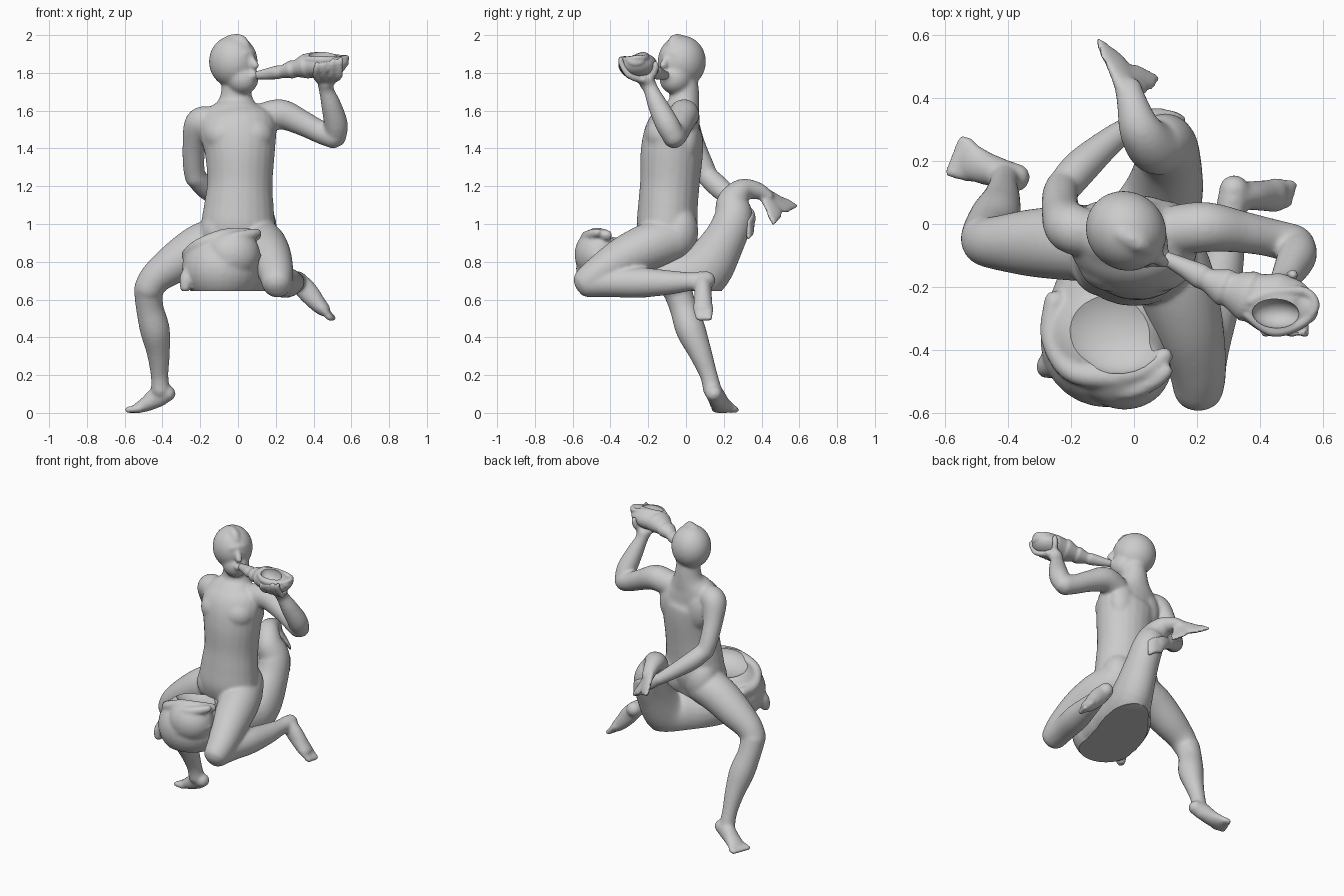
import bpy, bmesh, math
from mathutils import Vector, Matrix


def spline(pts, n):
    """Catmull-Rom samples through points of any dimension."""
    p = [pts[0]] + list(pts) + [pts[-1]]
    out = []
    for i in range(1, len(p) - 2):
        for k in range(n):
            t = k / n
            out.append([0.5 * (2 * b + (c - a) * t + (2 * a - 5 * b + 4 * c - d) * t * t
                               + (3 * b - a - 3 * c + d) * t ** 3)
                        for a, b, c, d in zip(p[i - 1], p[i], p[i + 1], p[i + 2])])
    out.append(list(pts[-1]))
    return out


def limb(bm, pts, ref=(1, 0, 0), n=6, sides=24):
    """Closed round-ended loft. Points are x, y, z, radius[, second radius]."""
    pts = [tuple(p) if len(p) == 5 else tuple(p) + (p[3],) for p in pts]
    s = spline(pts, n)
    c = [Vector(q[:3]) for q in s]
    rows = []
    last = len(s) - 1
    for i, q in enumerate(s):
        t = (c[min(i + 1, last)] - c[max(i - 1, 0)]).normalized()
        a, b = q[3], q[4]
        steps = [(0, 1)]
        cap = [(0.8 * math.sin(w), math.cos(w)) for w in (0.5, 1.0, 1.4)]
        if i == 0:
            steps = [(-h, r) for h, r in reversed(cap)] + steps
        if i == last:
            steps = steps + cap
        for h, r in steps:
            rows.append((c[i] + t * h * min(a, b), t, a * r, b * r))
    rings = []
    ref = Vector(ref)
    for o, t, a, b in rows:
        u = (ref - t * ref.dot(t)).normalized()
        v = t.cross(u)
        rings.append([bm.verts.new(o + u * a * math.cos(w) + v * b * math.sin(w))
                      for w in (2 * math.pi * k / sides for k in range(sides))])
    for r0, r1 in zip(rings, rings[1:]):
        for k in range(sides):
            bm.faces.new((r0[k], r0[k - 1], r1[k - 1], r1[k]))
    bm.faces.new(rings[0])
    bm.faces.new(rings[-1])


def ball(bm, loc, rad, turn=0.0):
    m = Matrix.Translation(loc) @ Matrix.Rotation(turn, 4, 'Z') @ Matrix.Diagonal((*rad, 1))
    bmesh.ops.create_uvsphere(bm, u_segments=28, v_segments=18, radius=1, matrix=m)


def to_object(name, bm):
    bmesh.ops.recalc_face_normals(bm, faces=bm.faces)
    me = bpy.data.meshes.new(name)
    bm.to_mesh(me)
    ob = bpy.data.objects.new(name, me)
    bpy.context.collection.objects.link(ob)
    return ob


def fuse(name, bm, voxel, smooth, cutters=()):
    """Merge overlapping lofts to one skin, carve it and bake the result."""
    ob = to_object(name, bm)
    m = ob.modifiers.new("fuse", 'REMESH')
    m.mode, m.voxel_size = 'VOXEL', voxel
    m = ob.modifiers.new("soften", 'SMOOTH')
    m.factor, m.iterations = 0.5, smooth
    for c in cutters:
        c.hide_render = True
        m = ob.modifiers.new("carve", 'BOOLEAN')
        m.operation, m.object = 'DIFFERENCE', c
    dg = bpy.context.evaluated_depsgraph_get()
    me = bpy.data.meshes.new_from_object(ob.evaluated_get(dg))
    ob.modifiers.clear()
    ob.data = me
    for c in cutters:
        bpy.data.objects.remove(c)
    bpy.ops.object.select_all(action='DESELECT')
    ob.select_set(True)
    bpy.context.view_layer.objects.active = ob
    bpy.ops.object.shade_smooth_by_angle(angle=math.radians(40))
    return ob


# Seated figure: torso and neck
b = bmesh.new()
limb(b, [(0, -.1, .88, .17, .13), (0, -.1, .98, .195, .16), (.005, -.095, 1.1, .184, .158),
         (.01, -.085, 1.22, .173, .158), (.01, -.075, 1.38, .186, .165), (0, -.06, 1.5, .205, .152),
         (-.01, -.03, 1.58, .18, .11), (-.01, -.01, 1.645, .1, .082), (-.01, -.01, 1.72, .077, .077),
         (-.01, -.02, 1.8, .075, .075)])
for s in (-1, 1):
    ball(b, (.005 + s * .075, -.115, 1.47), (.11, .1, .1))
    ball(b, (s * .09, .005, 1.46), (.095, .07, .14))
    ball(b, (s * .09, -.035, .96), (.11, .1, .14))
    ball(b, (s * .1, -.12, .96), (.1, .11, .12))
# Head, jaw, nose, lips, brow and forelock
turn = -.72
ball(b, (-.025, -.022, 1.86), (.133, .124, .138), turn)
ball(b, (.022, -.055, 1.77), (.09, .083, .085), turn)
limb(b, [(.06, -.096, 1.895, .016), (.084, -.114, 1.855, .02), (.093, -.122, 1.835, .021)], n=3)
ball(b, (.085, -.107, 1.785), (.028, .037, .024), turn)
limb(b, [(.03, -.122, 1.9, .018), (.06, -.094, 1.907, .02), (.083, -.052, 1.9, .018)], (0, 0, 1), n=3)
limb(b, [(-.04, -.03, 1.975, .03), (.015, -.06, 1.972, .032), (.045, -.08, 1.942, .022)], (0, 0, 1), n=3)
# Raised arm and the hand holding the shell
limb(b, [(.13, -.02, 1.56, .08), (.23, -.01, 1.58, .08), (.34, -.025, 1.535, .067), (.44, -.045, 1.485, .061),
         (.51, -.065, 1.462, .064)], (0, 0, 1))
limb(b, [(.515, -.06, 1.455, .057), (.518, -.1, 1.53, .063), (.493, -.15, 1.63, .053), (.468, -.185, 1.71, .04),
         (.463, -.205, 1.75, .045)])
limb(b, [(.463, -.2, 1.745, .042, .032), (.478, -.235, 1.772, .055, .028)], n=3)
for k in range(4):
    x = .4 + .042 * k
    limb(b, [(.47 + (x - .47) * .6, -.23, 1.762, .02), (x + .012, -.3, 1.785, .019),
             (x + .015, -.342, 1.825 + .008 * k, .017), (x + .02, -.345, 1.85 + .009 * k, .015)], n=3, sides=10)
limb(b, [(.48, -.2, 1.76, .021), (.5, -.165, 1.81, .02), (.505, -.162, 1.85, .018)], n=3, sides=10)
# Arm reaching back and the hand resting on the tail
limb(b, [(-.15, -.03, 1.55, .075), (-.205, -.01, 1.53, .079), (-.232, .04, 1.42, .062), (-.235, .09, 1.31, .057),
         (-.225, .12, 1.24, .055)])
limb(b, [(-.225, .115, 1.25, .055), (-.17, .18, 1.19, .058), (-.08, .26, 1.12, .046), (-.01, .31, 1.07, .037)],
     (0, 0, 1))
limb(b, [(-.02, .305, 1.075, .035, .03), (.04, .335, 1.045, .045, .028), (.08, .345, 1.02, .045, .025)], (0, 0, 1))
for k in range(4):
    z = 1.055 - .027 * k
    limb(b, [(.07, .345, z, .018), (.12, .345, z - .02, .017), (.155, .328, z - .045, .015)], (0, 0, 1), 3, 10)
# Folded leg with trailing foot
limb(b, [(.09, -.06, .92, .12), (.13, -.18, .885, .127), (.17, -.32, .825, .114), (.2, -.45, .745, .094),
         (.205, -.525, .69, .081)])
limb(b, [(.205, -.52, .69, .079), (.225, -.4, .69, .077), (.255, -.25, .69, .081), (.285, -.1, .69, .066),
         (.305, .02, .695, .05), (.315, .085, .7, .05)])
ball(b, (.318, .108, .702), (.048, .048, .048))
limb(b, [(.325, .09, .69, .047, .052), (.37, .09, .64, .046, .056), (.42, .09, .58, .05, .046),
         (.455, .09, .545, .052, .037)], (0, 1, 0))
for k in range(5):
    limb(b, [(.44, .054 + .018 * k, .56, .021), (.488 + .004 * k, .068 + .014 * k, .5, .018)], (0, 1, 0), 3, 10)
# Standing leg with planted foot
limb(b, [(-.09, -.06, .92, .12), (-.2, -.06, .88, .12), (-.33, -.06, .795, .107), (-.43, -.06, .72, .087),
         (-.475, -.055, .655, .078)], (0, 1, 0))
limb(b, [(-.475, -.05, .66, .077), (-.468, -.015, .56, .073), (-.44, .025, .44, .079), (-.422, .075, .32, .062),
         (-.415, .12, .2, .047), (-.41, .14, .12, .05)], (1, 0, 0))
limb(b, [(-.365, .145, .105, .044, .042), (-.42, .16, .088, .047, .057), (-.48, .18, .05, .054, .042),
         (-.53, .205, .026, .06, .028)], (0, 1, 0))
for k in range(5):
    y = .152 + .025 * k
    limb(b, [(-.52, y, .022, .021), (-.587 + .01 * k, y + .014, .016, .018)], (0, 1, 0), 3, 10)
fuse("seated_figure", b, .0085, 14)

# Sea creature mount: head, body and raised tail
b = bmesh.new()
ball(b, (-.085, -.375, .765), (.212, .208, .195))
ball(b, (-.03, -.46, .84), (.147, .13, .137))
limb(b, [(-.08, -.33, .75, .21, .17), (-.03, -.17, .735, .195, .165), (.045, -.02, .715, .155, .155),
         (.095, .095, .755, .125, .145), (.11, .2, .91, .103, .113), (.1, .25, 1.03, .095, .102),
         (.06, .25, 1.115, .085, .087), (.02, .3, 1.18, .068, .06), (-.005, .38, 1.175, .05, .046),
         (-.02, .44, 1.145, .042, .03)])
# Folded lips across the face and the curl at the jaw corner
for dz, dy, r in ((.085, .04, .028), (-.035, .012, .026)):
    limb(b, [(-.25, -.435 + dy, .74 + dz * .5, r * .7), (-.15, -.535 + dy, .78 + dz, r),
             (-.03, -.572 + dy, .84 + dz, r), (.06, -.54 + dy, .86 + dz, r), (.105, -.465, .87 + dz, r * .8)],
         (0, 0, 1))
limb(b, [(-.24, -.42, .76, .045), (-.27, -.45, .71, .04), (-.28, -.46, .66, .028)])
# Rim around the hollow behind the brow
limb(b, [(-.25, -.24, .83, .035), (-.262, -.36, .84, .035), (-.2, -.465, .89, .036), (-.08, -.485, .935, .038),
         (.03, -.465, .945, .036), (.1, -.415, .94, .028)], (0, 0, 1))
# Tail fin lobes
base, tips = Vector((-.02, .42, 1.155)), [Vector((-.115, .585, 1.095)), Vector((.075, .464, 1.0))]
mid = (base + tips[0] + tips[1]) / 3
for tip, other in (tips, tips[::-1]):
    m = base.lerp(tip, .5).lerp(mid, .4)
    limb(b, [(*base, .045, .028), (*m, .056, .018), (*m.lerp(tip, .55), .04, .014), (*tip, .01, .01)],
         other - base)
# Cutters: flat underside and scooped hollow
c = bmesh.new()
bmesh.ops.create_cube(c, size=2, matrix=Matrix.Translation((0, 0, -.354)))
under = to_object("underside_cutter", c)
c = bmesh.new()
ball(c, (-.07, -.32, .985), (.18, .155, .1), -.3)
hollow = to_object("hollow_cutter", c)
fuse("sea_creature", b, .0095, 8, (under, hollow))

# Conch trumpet with stepped whorls and flared lip
b = bmesh.new()
limb(b, [(.1, -.108, 1.787, .022), (.16, -.138, 1.795, .031), (.21, -.165, 1.803, .04, .036),
         (.235, -.178, 1.807, .038, .034), (.285, -.2, 1.818, .06, .048), (.305, -.208, 1.822, .057, .045),
         (.36, -.228, 1.835, .082, .066), (.38, -.235, 1.838, .08, .064), (.45, -.255, 1.842, .1, .07),
         (.52, -.262, 1.845, .082, .055), (.56, -.265, 1.862, .05, .032)], (0, 1, 0))
limb(b, [(.36, -.285, 1.87, .018), (.44, -.338, 1.868, .02), (.53, -.315, 1.868, .018), (.576, -.26, 1.88, .014),
         (.54, -.215, 1.88, .016), (.44, -.22, 1.893, .018), (.37, -.245, 1.888, .018)], (0, 0, 1))
c = bmesh.new()
ball(c, (.45, -.284, 1.897), (.075, .047, .06), -.05)
fuse("conch_shell", b, .006, 3, (to_object("opening_cutter", c),))
